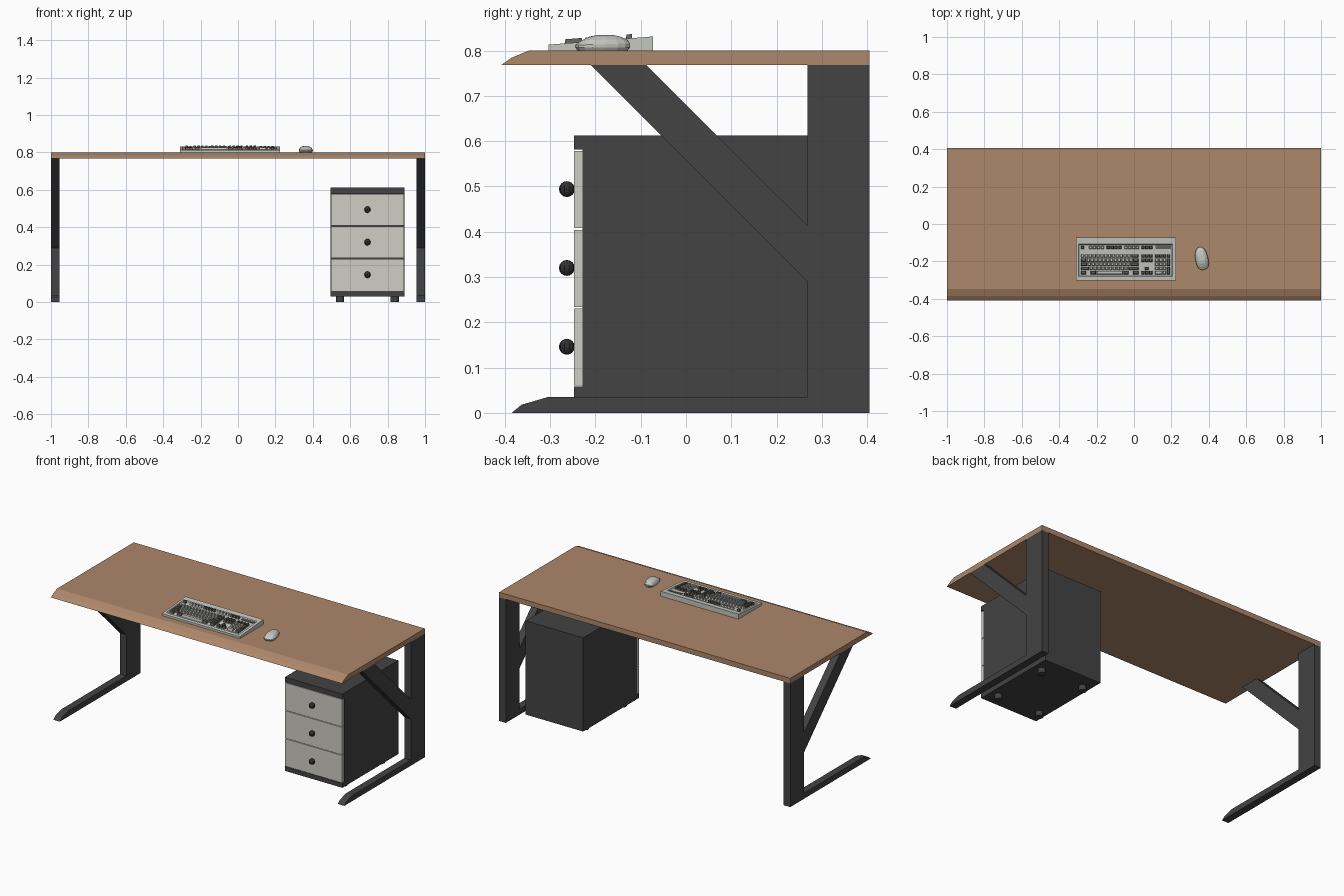
import bpy, bmesh, math
from mathutils import Matrix, Vector

if "Cube" in bpy.data.objects:
    bpy.data.objects.remove(bpy.data.objects["Cube"])


def mat(name, r, g, b):
    m = bpy.data.materials.new(name)
    m.diffuse_color = (r, g, b, 1)
    m.use_nodes = True
    m.node_tree.nodes["Principled BSDF"].inputs["Base Color"].default_value = m.diffuse_color
    return m


WOOD = mat("wood", 0.42, 0.245, 0.145)
DARK = mat("dark_metal", 0.056, 0.056, 0.057)
BLACK = mat("black_plastic", 0.03, 0.03, 0.032)
PALE = mat("pale_drawer", 0.62, 0.61, 0.56)
GREY = mat("light_plastic", 0.56, 0.57, 0.53)
KEYGREY = mat("grey_key", 0.12, 0.115, 0.10)


def finish(name, bm, *mats):
    bmesh.ops.recalc_face_normals(bm, faces=bm.faces)
    me = bpy.data.meshes.new(name)
    bm.to_mesh(me)
    bm.free()
    for m in mats:
        me.materials.append(m)
    ob = bpy.data.objects.new(name, me)
    bpy.context.collection.objects.link(ob)
    return ob


def profile(name, pts, x0, x1, m):
    """Extrude a (y, z) outline along x."""
    bm = bmesh.new()
    f = bm.faces.new([bm.verts.new((x0, y, z)) for y, z in pts])
    r = bmesh.ops.extrude_face_region(bm, geom=[f])
    vs = [v for v in r["geom"] if isinstance(v, bmesh.types.BMVert)]
    bmesh.ops.translate(bm, verts=vs, vec=(x1 - x0, 0, 0))
    return finish(name, bm, m)


def box(name, x0, x1, y0, y1, z0, z1, m):
    return profile(name, [(y0, z0), (y1, z0), (y1, z1), (y0, z1)], x0, x1, m)


def loft(bm, rings, cap_last=True):
    """Skin a stack of equal-length rings, capping the ends."""
    vr = [[bm.verts.new(p) for p in r] for r in rings]
    n = len(vr[0])
    bm.faces.new(vr[0][::-1])
    for a, b in zip(vr, vr[1:]):
        for i in range(n):
            j = (i + 1) % n
            bm.faces.new((a[i], a[j], b[j], b[i]))
    if cap_last:
        bm.faces.new(vr[-1])


# Desk top with a chamfered front edge
profile("desk_top", [(-0.408, 0.768), (-0.385, 0.784), (-0.347, 0.8),
                     (0.405, 0.8), (0.405, 0.768)], -1, 1, WOOD)

# Side legs: foot, post and diagonal brace in one outline
LEG = [(-0.385, 0), (-0.363, 0.018), (-0.305, 0.035), (0.268, 0.035), (0.268, 0.29),
       (-0.21, 0.768), (-0.088, 0.768), (0.268, 0.413), (0.268, 0.768),
       (0.405, 0.768), (0.405, 0)]
profile("left_leg", LEG, -1, -0.955, DARK)
profile("right_leg", LEG, 0.955, 1, DARK)

# Drawer cabinet
CX0, CX1 = 0.495, 0.89
box("cabinet_body", CX0, CX1, -0.228, 0.302, 0.03, 0.612, DARK)
box("cabinet_top_band", CX0, CX1, -0.247, -0.228, 0.581, 0.612, DARK)
box("cabinet_bottom_band", CX0, CX1, -0.247, -0.228, 0.03, 0.058, DARK)
for i, z in enumerate((0.06, 0.234, 0.408)):
    box(f"drawer_{i + 1}", CX0 + 0.002, CX1 - 0.002, -0.247, -0.2285, z, z + 0.17, PALE)
    bm = bmesh.new()
    bmesh.ops.create_uvsphere(bm, u_segments=10, v_segments=8, radius=0.0175,
                              matrix=Matrix.Translation((0.692, -0.263, z + 0.086)))
    finish(f"drawer_knob_{i + 1}", bm, BLACK)
for i, (x, y) in enumerate([(0.545, -0.16), (0.838, -0.16), (0.545, 0.21), (0.838, 0.21)]):
    bm = bmesh.new()
    bmesh.ops.create_cone(bm, cap_ends=True, segments=12, radius1=0.022, radius2=0.022,
                          depth=0.03, matrix=Matrix.Translation((x, y, 0.015)))
    finish(f"cabinet_foot_{i + 1}", bm, DARK)


# Keyboard case: sloping slab with a shallow key well
def slope(y):
    return 0.813 + (y + 0.303) * 0.078


def rect(x0, x1, y0, y1, dz=0.0, flat=None):
    return [(x, y, flat if flat is not None else slope(y) + dz)
            for x, y in ((x0, y0), (x1, y0), (x1, y1), (x0, y1))]


bm = bmesh.new()
loft(bm, [rect(-0.31, 0.225, -0.303, -0.073, flat=0.8),
          rect(-0.31, 0.225, -0.303, -0.073),
          rect(-0.297, 0.207, -0.282, -0.107),
          rect(-0.293, 0.203, -0.278, -0.111, dz=-0.005)])
finish("keyboard_case", bm, GREY)

# Keys: tapered blocks gathered in two meshes by colour
light, dark = bmesh.new(), bmesh.new()
U, ROW = 0.0207, 0.0222


def key(bm, x, y, w=1.0, h=1.0):
    """Key with its left edge at x and front edge at y, sized in units."""
    x1, y1, g, t = x + w * U - 0.002, y + h * ROW - 0.003, 0.001, 0.003
    loft(bm, [rect(x + g, x1, y + g, y1, dz=-0.006),
              rect(x + g + t, x1 - t, y + g + t, y1 - t / 2, dz=0.009)])


X0, Y0 = -0.285, -0.270
main_rows = [  # key widths per row from the front; "D" marks a grey key
    "D1.5 _1 D1.5 L7 D1.5 _1 D1.5",
    "D2.25" + " L1" * 10 + " D2.75",
    "D1.75" + " L1" * 11 + " D2.25",
    "D1.5" + " L1" * 12 + " D1.5",
    "L1" + " L1" * 12 + " D2",
]
for r, row in enumerate(main_rows):
    x = X0
    for item in row.split():
        w = float(item[1:])
        if item[0] != "_":
            key(dark if item[0] == "D" else light, x, Y0 + r * ROW, w)
        x += w * U

# Function row: escape, three groups of four, three system keys
FY = -0.135
key(dark, X0, FY, 1, 0.9)
for x, b in ((-0.241, light), (-0.147, dark), (-0.053, light)):
    for i in range(4):
        key(b, x + i * U, FY, 1, 0.9)
NX, PX = 0.038, 0.112
for i in range(3):
    key(dark, NX + i * U, FY, 1, 0.9)
    key(dark, NX + i * U, Y0, 1)                # arrows
    key(dark, NX + i * U, Y0 + 3 * ROW, 1)      # navigation
    key(dark, NX + i * U, Y0 + 4 * ROW, 1)
    key(dark, PX + i * U, Y0 + 4 * ROW, 1)      # number pad
    for r in (1, 2, 3):
        key(light, PX + i * U, Y0 + r * ROW, 1)
key(dark, NX + U, Y0 + ROW)
key(light, PX, Y0, 2)
key(light, PX + 2 * U, Y0)
key(dark, PX + 3 * U, Y0, 1, 2)
key(dark, PX + 3 * U, Y0 + 2 * ROW, 1, 2)
key(dark, PX + 3 * U, Y0 + 4 * ROW)
finish("light_keys", light, GREY)
finish("grey_keys", dark, KEYGREY)

# Indicator panel
bm = bmesh.new()
loft(bm, [rect(0.114, 0.197, -0.133, -0.116, dz=-0.006),
          rect(0.114, 0.197, -0.133, -0.116, dz=-0.002)])
finish("indicator_panel", bm, KEYGREY)

# Mouse: stacked rounded outlines, buttons pointing to the back
PLACE = Matrix.Translation((0.362, -0.184, 0.8)) @ Matrix.Rotation(math.radians(11), 4, 'Z')


def outline(z, sx, sy, oy=0.0, tilt=0.0):
    pts = []
    for i in range(16):
        a = math.tau * i / 16
        c, s = math.cos(a), math.sin(a)
        x = math.copysign(abs(c) ** 0.75, c) * sx * (1 - 0.1 * s)
        y = math.copysign(abs(s) ** 0.8, s) * sy + oy
        pts.append(PLACE @ Vector((x, y, z + tilt * y)))
    return pts


bm = bmesh.new()
loft(bm, [outline(0, 0.030, 0.056), outline(0.007, 0.034, 0.062),
          outline(0.014, 0.034, 0.062, 0, 0.03), outline(0.024, 0.029, 0.050, 0.003, 0.03),
          outline(0.031, 0.020, 0.034, 0.005), outline(0.034, 0.010, 0.018, 0.006)])
mouse = finish("mouse_body", bm, GREY)

# Mouse wheel
bm = bmesh.new()
bmesh.ops.create_cone(bm, cap_ends=True, segments=10, radius1=0.008, radius2=0.008, depth=0.006,
                      matrix=PLACE @ Matrix.Translation((0, 0.036, 0.0235))
                      @ Matrix.Rotation(math.pi / 2, 4, 'Y'))
finish("mouse_wheel", bm, KEYGREY)
